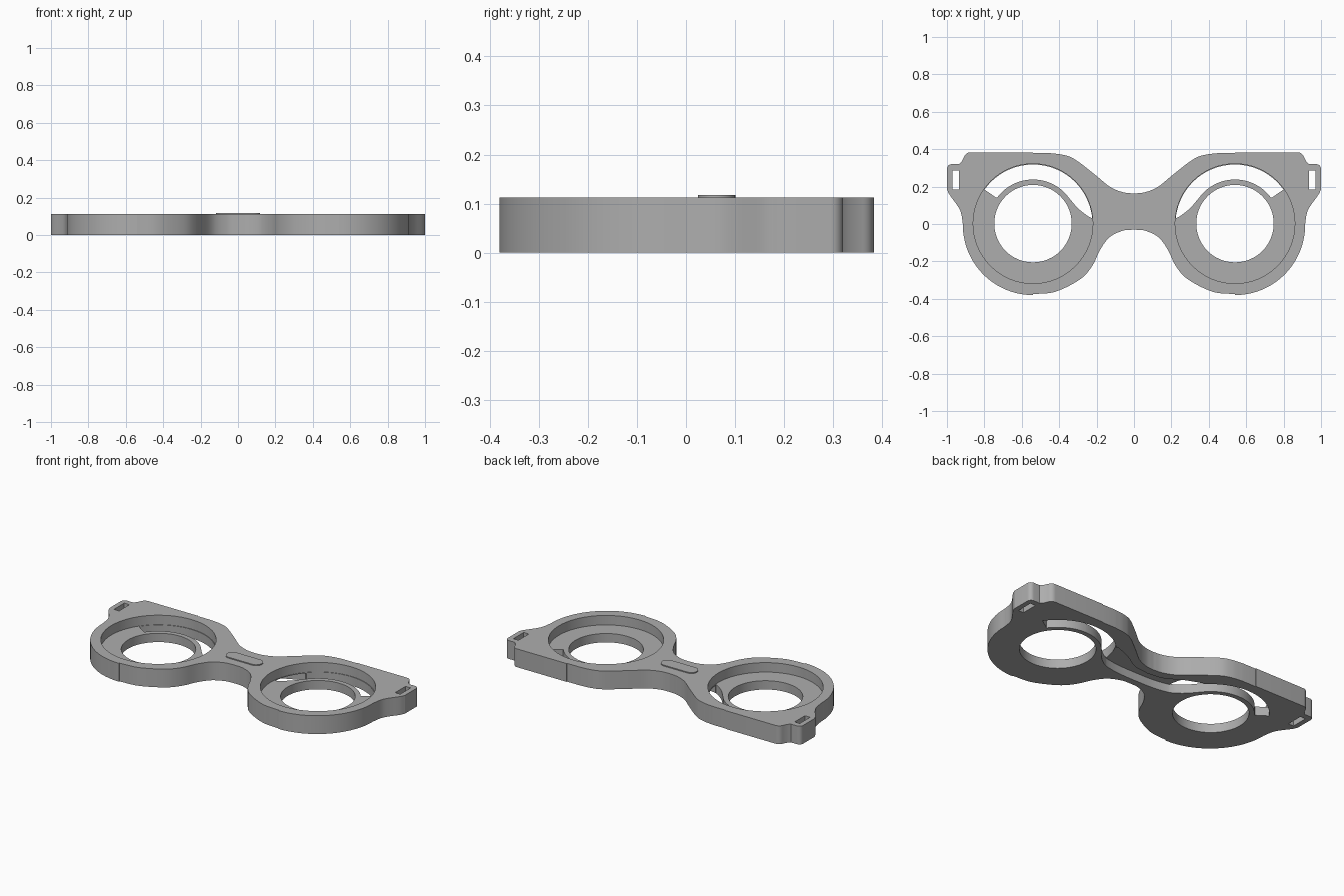
import bpy, bmesh, math
from mathutils import Vector

if "Cube" in bpy.data.objects:
    bpy.data.objects.remove(bpy.data.objects["Cube"], do_unlink=True)

TOP, FLOOR, EYE = 0.112, 0.054, 0.54

grey = bpy.data.materials.new("plain_grey")
grey.use_nodes = True
colour = (0.42, 0.42, 0.42, 1)
grey.diffuse_color = colour
grey.node_tree.nodes["Principled BSDF"].inputs["Base Color"].default_value = colour


def arc(cx, cy, r, a0, a1, n):
    """Points on an arc, angles in degrees."""
    angles = [math.radians(a0 + (a1 - a0) * i / n) for i in range(n + 1)]
    return [(cx + r * math.cos(a), cy + r * math.sin(a)) for a in angles]


def spline(pts, n=6):
    """Smooth curve through the points."""
    p = [Vector(q) for q in pts]
    p = [2 * p[0] - p[1]] + p + [2 * p[-1] - p[-2]]
    out = []
    for a, b, c, d in zip(p, p[1:], p[2:], p[3:]):
        for i in range(n):
            t = i / n
            v = b + (c - a) * t / 2 + (2 * a - 5 * b + 4 * c - d) * t * t / 2 \
                + (3 * b - a - 3 * c + d) * t ** 3 / 2
            out.append(tuple(v))
    return out + [tuple(pts[-1])]


def mirror_x(pts):
    return [(-x, y) for x, y in reversed(pts)]


def prism(name, pts, z0, z1):
    """Extrude a flat profile from z0 to z1."""
    bm = bmesh.new()
    base = bm.faces.new([bm.verts.new((x, y, z0)) for x, y in pts])
    ext = bmesh.ops.extrude_face_region(bm, geom=[base])
    new = [v for v in ext["geom"] if isinstance(v, bmesh.types.BMVert)]
    bmesh.ops.translate(bm, verts=new, vec=(0, 0, z1 - z0))
    bmesh.ops.recalc_face_normals(bm, faces=bm.faces)
    me = bpy.data.meshes.new(name)
    bm.to_mesh(me)
    bm.free()
    me.materials.append(grey)
    ob = bpy.data.objects.new(name, me)
    bpy.context.collection.objects.link(ob)
    return ob


def activate(ob):
    bpy.ops.object.select_all(action="DESELECT")
    ob.select_set(True)
    bpy.context.view_layer.objects.active = ob


def cut(body, pts, z0, z1):
    cutter = prism("cutter", pts, z0, z1)
    cutter.hide_render = True
    mod = body.modifiers.new("cut", "BOOLEAN")
    mod.operation, mod.solver, mod.object = "DIFFERENCE", "EXACT", cutter
    activate(body)
    bpy.ops.object.modifier_apply(modifier=mod.name)
    bpy.data.objects.remove(cutter, do_unlink=True)


# Goggle outline: one half from the upper bridge round to the lower bridge
half = spline([(0, 0.163), (0.06, 0.17), (0.13, 0.2), (0.21, 0.265),
               (0.315, 0.345), (0.38, 0.37), (0.45, 0.379)])
half += [(EYE, 0.379), (EYE, 0.383)]
half += arc(0.875, 0.348, 0.035, 90, 20, 6)
half += [(0.92, 0.335), (0.935, 0.32)]
half += arc(0.975, 0.295, 0.025, 90, 0, 6)
half += spline([(1, 0.185), (0.985, 0.155), (0.945, 0.1), (0.925, 0.06), (0.915, 0)])
half += arc(EYE, -0.005, 0.375, -3, -90, 28)
half += spline([(EYE, -0.375), (0.42, -0.362), (0.29, -0.297), (0.225, -0.227),
                (0.18, -0.136), (0.13, -0.07), (0.06, -0.036), (0, -0.03)])
frame = prism("goggle_frame", half + mirror_x(half)[1:-1], 0, TOP)

# Crescent opening between the lens ring and the recess wall
crescent = [(EYE + 0.26, 0.184), (EYE + 0.195, 0.14)]
crescent += arc(EYE, 0, 0.238, 37, 135, 24)
crescent += spline([(EYE - 0.18, 0.155), (EYE - 0.235, 0.09),
                    (EYE - 0.285, 0.048), (EYE - 0.317, 0.03)])
crescent += arc(EYE, 0, 0.318, 174, 36, 48)

# Lens recesses, lens holes, crescents and strap slots on both sides
for flip in (lambda p: p, mirror_x):
    cut(frame, flip(arc(EYE, 0.002, 0.32, 0, 354.375, 63)), FLOOR, 0.2)
    cut(frame, flip(arc(EYE, 0.002, 0.207, 0, 354.375, 63)), -0.1, 0.2)
    cut(frame, flip(crescent), -0.1, 0.08)
    cut(frame, flip([(0.935, 0.185), (0.97, 0.185), (0.97, 0.285), (0.935, 0.285)]), -0.1, 0.2)

# Channel under the bridge joining the crescents
channel = spline([(0, 0.01), (0.12, 0.013), (0.22, 0.03), (0.265, 0.057)])
channel += [(0.34, 0.2)]
channel += spline([(0.3, 0.225), (0.2, 0.185), (0.1, 0.128), (0, 0.113)])
cut(frame, channel + mirror_x(channel)[1:-1], -0.1, 0.05)

# Raised pill on the bridge
pill = arc(0.08, 0.0625, 0.038, -90, 90, 16) + arc(-0.08, 0.0625, 0.038, 90, 270, 16)
badge = prism("bridge_pill", pill, TOP - 0.004, 0.118)

for ob in (frame, badge):
    activate(ob)
    bpy.ops.object.shade_smooth_by_angle(angle=math.radians(25))
